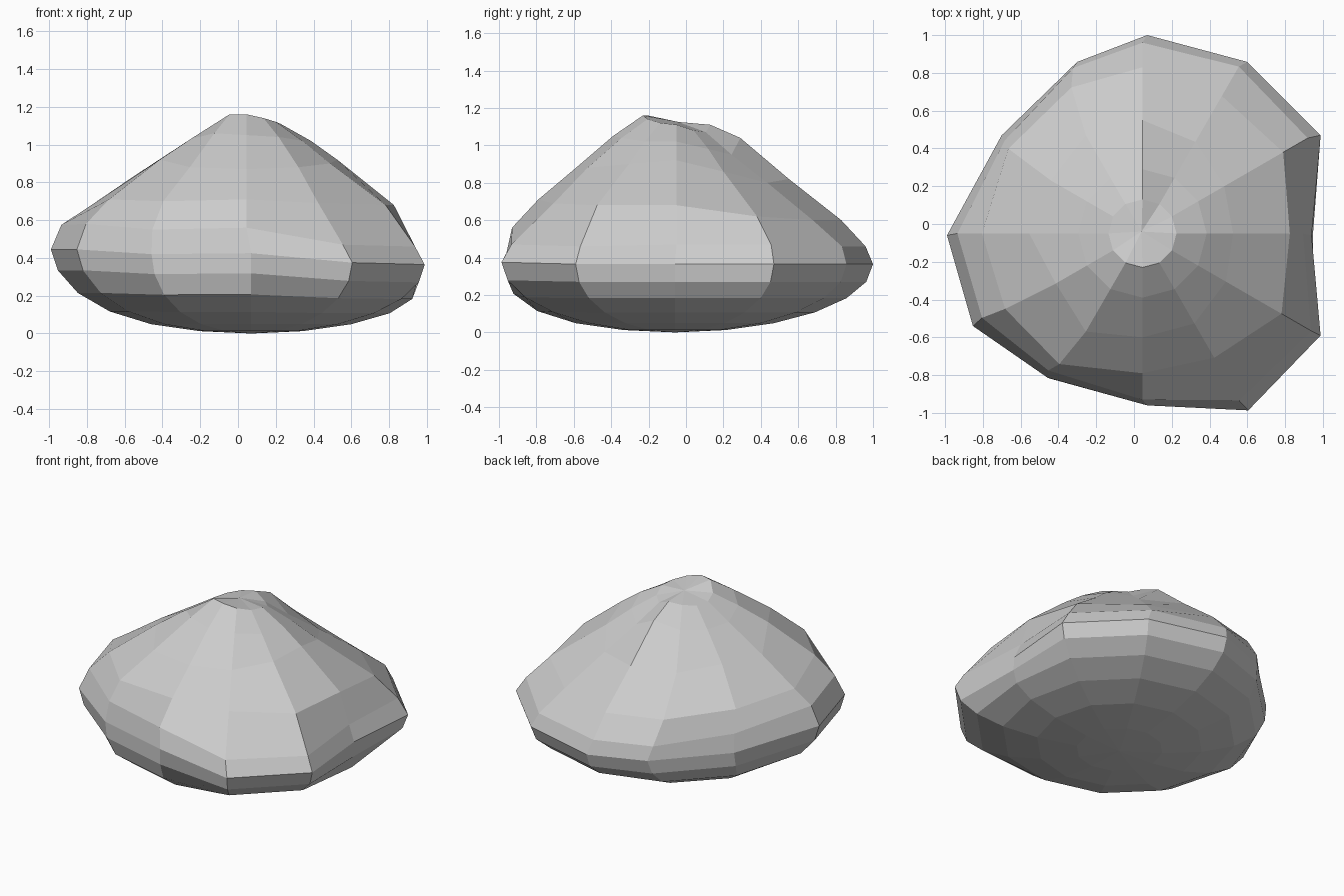
import bpy, bmesh
from math import sin, cos, radians

N = 12   # columns around, every 30 degrees from +x
CX, CY, R, WAIST = 0.07, -0.06, 1.06, 0.367

# Widest ring: heading, radius and height of each column
heading = [0, 30, 60, 90, 112, 145.5, 180, 207.5, 235, 270, 300, 330]
waist_r = [.87, 1.06, 1.06, 1.06, .99, .935, 1.06, 1.04, .92, .90, 1.07, 1.06]
waist_z = [.365, .365, .365, .365, .365, .38, .445, .445, .42, .425, .375, .365]

# Upper rings: radius and height per column
upper = [
    ([.85, 1.01, 1.02, 1.01, .95, .88, .98, .96, .88, .88, 1.02, 1.03],
     [.47, .47, .46, .46, .46, .50, .575, .58, .55, .56, .47, .46]),
    ([.78, .86, .84, .88, .86, .84, .85, .83, .82, .74, .76, .85],
     [.68, .62, .60, .60, .61, .65, .66, .71, .70, .71, .69, .68]),
    ([.48, .50, .56, .60, .60, .56, .60, .53, .60, .55, .55, .51],
     [.92, .86, .80, .82, .82, .84, .83, .92, .88, .87, .88, .90]),
    ([.34] * N,
     [1.02, .98, .95, 1.04, 1.0, .99, .99, 1.03, 1.06, 1.05, 1.04, 1.02]),
    ([.18] * N,
     [1.11, 1.08, 1.07, 1.11, 1.10, 1.09, 1.09, 1.11, 1.16, 1.16, 1.14, 1.12]),
]

bm = bmesh.new()


def polar(cx, cy, deg, r, z):
    a = radians(deg)
    return bm.verts.new((cx + r * cos(a), cy + r * sin(a), z))


# Flattened round underside, with the waist dents fading downwards
rings = []
fade = {0: 1, 1: .8, 2: .4, 3: .12, 4: 0, 5: 0}
for k in range(5, -1, -1):
    e, f = radians(15 * k), fade[k]
    ring = []
    for i in range(N):
        deg = 30 * i + (heading[i] - 30 * i) * f
        r = (R + (waist_r[i] - R) * f) * cos(e)
        z = WAIST * (1 - sin(e)) + (waist_z[i] - WAIST) * f
        ring.append(polar(CX, CY, deg, r, z))
    rings.append(ring)

# Uneven upper dome
for (radii, heights), f in zip(upper, (.9, .5, 0, 0, 0)):
    rings.append([polar(.045, -.05, 30 * i + (heading[i] - 30 * i) * f,
                        radii[i], heights[i]) for i in range(N)])

# Skin the rings and close both poles
for a, b in zip(rings, rings[1:]):
    for i in range(N):
        j = (i + 1) % N
        bm.faces.new((a[i], a[j], b[j], b[i]))
bottom = bm.verts.new((CX, CY, 0))
top = bm.verts.new((.04, -.04, 1.125))
for i in range(N):
    j = (i + 1) % N
    bm.faces.new((rings[0][j], rings[0][i], bottom))
    bm.faces.new((rings[-1][i], rings[-1][j], top))
bmesh.ops.recalc_face_normals(bm, faces=bm.faces)

mesh = bpy.data.meshes.new("rock")
bm.to_mesh(mesh)
bm.free()
rock = bpy.data.objects.new("rock", mesh)
bpy.context.collection.objects.link(rock)
